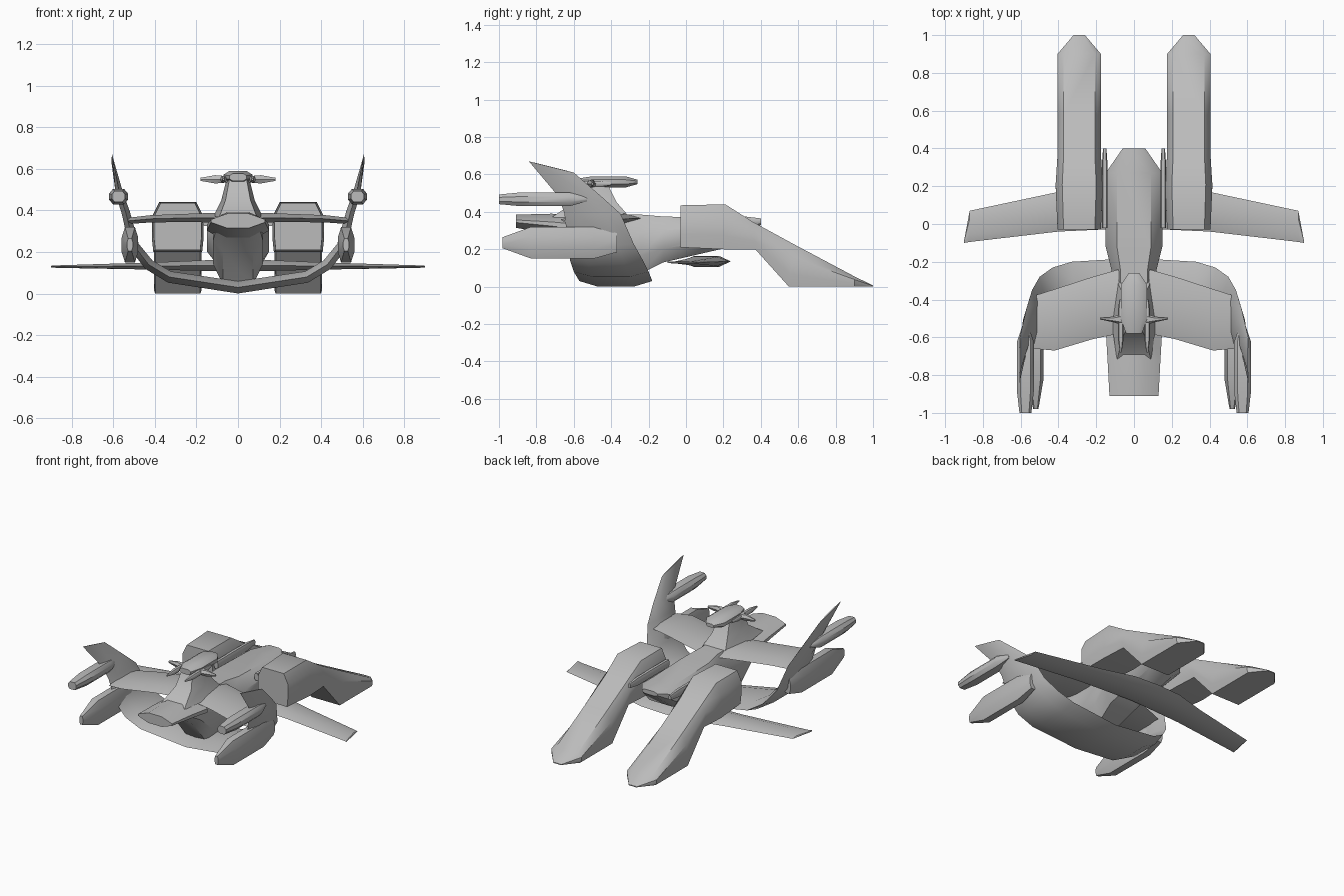
import bpy, bmesh, math
from mathutils import Vector

default_cube = bpy.data.objects.get("Cube")
if default_cube:
    bpy.data.objects.remove(default_cube)

color = (.5, .5, .5, 1)
gray = bpy.data.materials.new("hull_gray")
gray.use_nodes = True
gray.diffuse_color = color
gray.node_tree.nodes["Principled BSDF"].inputs["Base Color"].default_value = color


def loft(name, rings, mirror=False, open_root=False, sharp_angle=38):
    """Skin a list of equal-length rings, cap the ends, optionally mirror in x."""
    bm = bmesh.new()
    rows = [[bm.verts.new(point) for point in ring] for ring in rings]
    for row, following in zip(rows, rows[1:]):
        for i in range(len(row)):
            bm.faces.new((row[i - 1], row[i], following[i], following[i - 1]))
    if not open_root:
        bm.faces.new(rows[0])
    bm.faces.new(rows[-1])
    bmesh.ops.recalc_face_normals(bm, faces=bm.faces)
    mesh = bpy.data.meshes.new(name)
    bm.to_mesh(mesh)
    bm.free()
    mesh.materials.append(gray)
    part = bpy.data.objects.new(name, mesh)
    bpy.context.collection.objects.link(part)
    if mirror:
        part.modifiers.new("mirror", 'MIRROR')
    bpy.ops.object.select_all(action='DESELECT')
    part.select_set(True)
    bpy.context.view_layer.objects.active = part
    bpy.ops.object.shade_smooth_by_angle(angle=math.radians(sharp_angle))


def slab(center, half_width, bottom, top, low_cut=.2, high_cut=.2, wall=.3):
    """Octagon across x between a bottom and a top (y, z) point."""
    low, high = Vector(bottom), Vector(top)
    right_side = [(1 - 2 * low_cut, 0), (1, wall), (1, 1 - wall), (1 - 2 * high_cut, 1)]
    left_side = [(-across, up) for across, up in reversed(right_side)]
    return [(center + half_width * across, *low.lerp(high, up))
            for across, up in right_side + left_side]


def upright(y, half_width, bottom, top, center=0, **cuts):
    """Octagon standing straight up at one y."""
    return slab(center, half_width, (y, bottom), (y, top), **cuts)


def spindle(name, x, z, front, back, half_width, half_height, nose, tail):
    """Faceted pod along y that narrows at the nose and the tail."""
    rings = []
    for along, size in ((0, nose), (.25, 1), (.8, 1), (1, tail)):
        y = front + (back - front) * along
        rise = half_height * size
        rings.append(upright(y, half_width * size, z - rise, z + rise, center=x))
    loft(name, rings, mirror=x > 0)


def foil(front, back, normal, thickness):
    """Six-sided wing section between a front and a back point."""
    start, end = Vector(front), Vector(back)
    lift = Vector(normal).normalized() * thickness / 2
    fore, aft = start.lerp(end, .25), start.lerp(end, .75)
    return [start, fore + lift, aft + lift, end, aft - lift, fore - lift]


def level_wing(name, stations, **options):
    """Flat mirrored wing from (x, z, front y, back y, thickness) stations."""
    up = (0, 0, 1)
    loft(name, [foil((x, front, z), (x, back, z), up, thickness)
                for x, z, front, back, thickness in stations],
         mirror=True, **options)


# Central body, from the neck to the tapered tail
loft("body", [upright(*station) for station in (
    (-.7, .1, .3, .38),
    (-.58, .12, .2, .385),
    (-.45, .12, .04, .385),
    (-.24, .12, .07, .385),
    (-.12, .15, .13, .375),
    (.27, .15, .22, .365),
    (.4, .06, .33, .36))])

# Flat faceted nose
loft("nose", [upright(*station, low_cut=.3, high_cut=.3, wall=.4) for station in (
    (-.91, .13, .315, .385),
    (-.72, .14, .28, .39),
    (-.55, .15, .25, .385))], sharp_angle=25)

# Pylon that narrows upward, built from flat hexagons
pylon_rings = []
for z, front, back, half_width in ((.37, -.72, -.3, .12), (.45, -.6, -.37, .08), (.55, -.56, -.42, .055)):
    narrow, middle = half_width * .75, (front + back) / 2
    pylon_rings.append([(-narrow, front, z), (narrow, front, z), (half_width, middle, z),
                        (narrow, back, z), (-narrow, back, z), (-half_width, middle, z)])
loft("turret_pylon", pylon_rings)

# Turret head and its crossing gun spikes
spindle("turret_head", x=0, z=.56, front=-.58, back=-.26,
        half_width=.07, half_height=.03, nose=.6, tail=.4)
spindle("turret_long_gun", x=.07, z=.55, front=-.68, back=-.4,
        half_width=.015, half_height=.015, nose=.3, tail=.5)
level_wing("turret_side_gun", [
    (.05, .55, -.54, -.47, .03),
    (.11, .55, -.52, -.49, .04),
    (.18, .55, -.505, -.495, .015)])

# Curved lower wing sweeping up into pointed fins; x, z, front y, back y
path = [
    (0, .03, -.57, -.18),
    (.33, .08, -.6, -.2),
    (.43, .14, -.62, -.23),
    (.5, .23, -.63, -.28),
    (.54, .39, -.65, -.35),
    (.57, .48, -.68, -.45),
    (.605, .64, -.84, -.6)]
curve_rings = []
for i, (x, z, front, back) in enumerate(path):
    before, after = path[max(i - 1, 0)], path[min(i + 1, len(path) - 1)]
    is_root, is_tip = i == 0, i == len(path) - 1
    normal = (0, 0, 1) if is_root else (before[1] - after[1], 0, after[0] - before[0])
    tip_rise = .03 if is_tip else 0
    thickness = .006 if is_tip else .06 - .05 * z
    curve_rings.append(foil((x, front, z + tip_rise), (x, back, z - tip_rise), normal, thickness))
loft("curved_wing", curve_rings, mirror=True, open_root=True)

# Upper wing bridging the body and the fins
level_wing("upper_wing", [
    (.08, .365, -.58, -.24, .05),
    (.22, .365, -.61, -.28, .04),
    (.42, .36, -.67, -.345, .035),
    (.53, .35, -.66, -.38, .03)])

# Thin swept main wings
level_wing("main_wing", [
    (0, .135, -.02, .24, .06),
    (.18, .135, -.03, .23, .05),
    (.4, .133, -.04, .17, .035),
    (.87, .13, -.095, .07, .012),
    (.9, .13, -.1, -.09, .008)], open_root=True)

# Gun pods on the fins
spindle("upper_pod", x=.575, z=.467, front=-1, back=-.53,
        half_width=.045, half_height=.037, nose=.7, tail=.3)
spindle("lower_pod", x=.52, z=.235, front=-.98, back=-.37,
        half_width=.04, half_height=.085, nose=.35, tail=.6)

# Rear legs: blocky shoulder bending down to a pointed foot
loft("rear_leg", [slab(.29, half_width, bottom, top, low_cut=.03, high_cut=.14)
                  for half_width, bottom, top in (
    (.115, (-.03, .21), (-.03, .435)),
    (.125, (.2, .2), (.21, .44)),
    (.115, (.37, .2), (.36, .345)),
    (.115, (.55, 0), (.58, .225)),
    (.115, (.9, 0), (.9, .055)),
    (.03, (1, 0), (1, .006)))], mirror=True)

# Slim rails between the body and the legs
spindle("side_rail", x=.155, z=.35, front=-.02, back=.4,
        half_width=.015, half_height=.025, nose=1, tail=.6)
